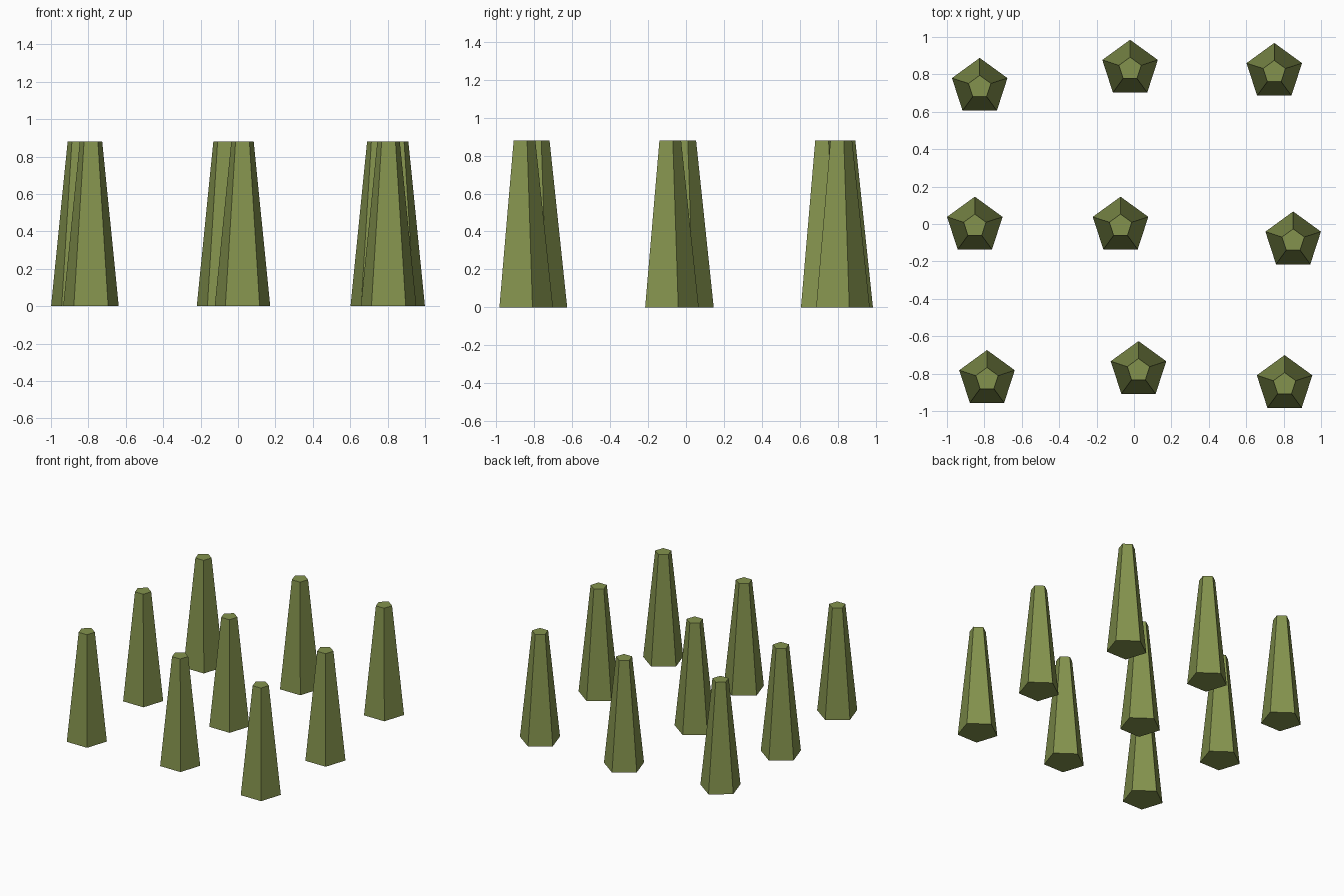
import bpy

cube = bpy.data.objects.get("Cube")
if cube:
    bpy.data.objects.remove(cube, do_unlink=True)

HEIGHT = 0.88
BASE_RADIUS = 0.156
TOP_RADIUS = 0.063

# One flat olive colour
olive = bpy.data.materials.new("olive_green")
olive.use_nodes = True
colour = (0.23, 0.29, 0.075, 1)
olive.diffuse_color = colour
bsdf = next(n for n in olive.node_tree.nodes if n.type == "BSDF_PRINCIPLED")
bsdf.inputs["Base Color"].default_value = colour
bsdf.inputs["Roughness"].default_value = 0.9

# Loose grid of posts, named by row and by the model's own side
posts = {
    "back_right": (-0.825, 0.732),
    "back_middle": (-0.021, 0.829),
    "back_left": (0.75, 0.812),
    "centre_right": (-0.851, -0.01),
    "centre_middle": (-0.072, -0.01),
    "centre_left": (0.851, -0.089),
    "front_right": (-0.786, -0.83),
    "front_middle": (0.024, -0.782),
    "front_left": (0.805, -0.857),
}


def add_post(name, x, y):
    """Tapered five-sided post with one corner pointing to the back."""
    bpy.ops.mesh.primitive_cone_add(
        vertices=5, radius1=BASE_RADIUS, radius2=TOP_RADIUS,
        depth=HEIGHT, location=(x, y, HEIGHT / 2))
    post = bpy.context.object
    post.name = post.data.name = name
    post.data.materials.append(olive)
    return post


for place, (x, y) in posts.items():
    add_post(place + "_post", x, y)
